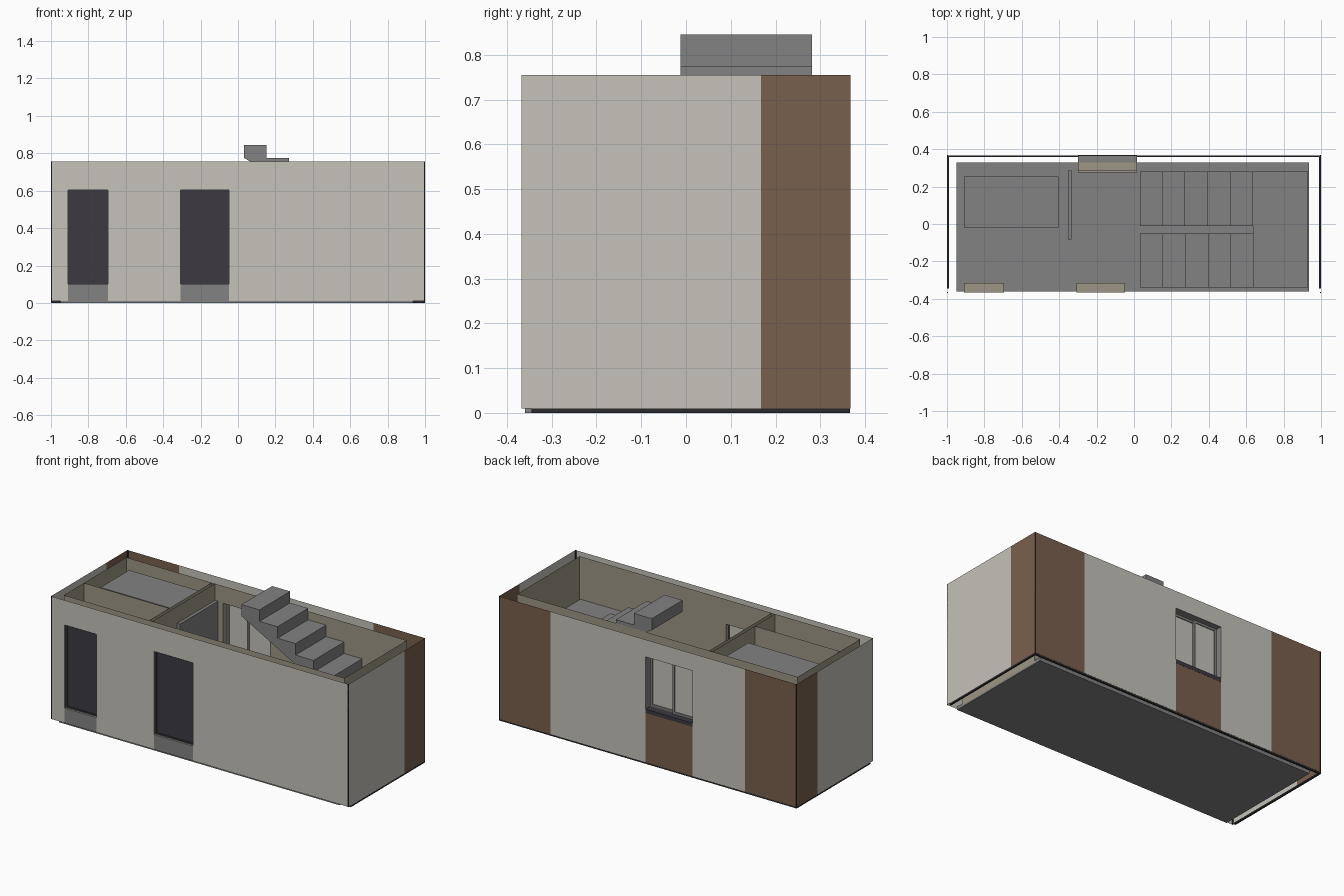
import bpy

if "Cube" in bpy.data.objects:
    bpy.data.objects.remove(bpy.data.objects["Cube"])

def lin(c):
    c /= 255
    return c / 12.92 if c <= 0.04045 else ((c + 0.055) / 1.055) ** 2.4

MATS = {}
for name, rgb in {"beige cladding": (197, 194, 185), "brown cladding": (121, 96, 77),
                  "tan plaster": (157, 150, 133), "concrete grey": (130, 130, 130),
                  "dark glass": (60, 58, 65), "black trim": (42, 41, 44)}.items():
    m = bpy.data.materials.new(name)
    m.diffuse_color = (*[lin(c) for c in rgb], 1)
    m.use_nodes = True
    m.node_tree.nodes["Principled BSDF"].inputs["Base Color"].default_value = m.diffuse_color
    MATS[name] = m
BEIGE, BROWN, TAN, GREY, GLASS, BLACK = MATS

def make(name, verts, faces, mats, idx=None):
    me = bpy.data.meshes.new(name)
    me.from_pydata(verts, [], faces)
    for m in mats:
        me.materials.append(MATS[m])
    for p, i in zip(me.polygons, idx or [0] * len(faces)):
        p.material_index = i
    ob = bpy.data.objects.new(name, me)
    bpy.context.collection.objects.link(ob)
    return ob

def box(name, x, y, z, mat):
    v = [(a, b, c) for a in x for b in y for c in z]
    f = [(0, 1, 3, 2), (4, 6, 7, 5), (0, 4, 5, 1), (2, 3, 7, 6), (0, 2, 6, 4), (1, 5, 7, 3)]
    return make(name, v, f, [mat])

def sheet(name, axis, pos, us, vs, rule, side=1):
    """Thin sheet across one axis, split by cut lines; rule picks the material or None for a hole."""
    verts, faces, mats, idx = [], [], [], []
    for u in us:
        for v in vs:
            verts.append({"x": (pos, u, v), "y": (u, pos, v), "z": (u, v, pos)}[axis])
    n = len(vs)
    flip = (side < 0) != (axis == "y")
    for i in range(len(us) - 1):
        for j in range(n - 1):
            m = rule((us[i] + us[i + 1]) / 2, (vs[j] + vs[j + 1]) / 2)
            if m is None:
                continue
            if m not in mats:
                mats.append(m)
            q = (i * n + j, (i + 1) * n + j, (i + 1) * n + j + 1, i * n + j + 1)
            faces.append(q[::-1] if flip else q)
            idx.append(mats.index(m))
    return make(name, verts, faces, mats, idx)

TOP, BASE = 0.755, 0.01
W, D = 1.0, 0.367                        # outer half sizes
XL, XR, YF, YB = -0.95, 0.935, -0.315, 0.285   # inner wall faces
FRONT_WIN = [(-0.91, -0.695), (-0.308, -0.047)]
FZ = (0.10, 0.605)
BX, BZ = (-0.30, 0.015), (0.31, 0.65)

def in_front_window(x):
    return any(a < x < b for a, b in FRONT_WIN)

fx = [c for w in FRONT_WIN for c in w]

# Outer cladding
def front_rule(x, z):
    if in_front_window(x) and z < FZ[1]:
        return GREY if z < FZ[0] else None
    return BEIGE

def back_rule(x, z):
    if abs(x) > 0.655:
        return BROWN
    if BX[0] < x < BX[1] and z < BZ[1]:
        return BROWN if z < BZ[0] else None
    return BEIGE

sheet("front_outer_wall", "y", -D, [-W, *fx, W], [BASE, *FZ, TOP], front_rule, -1)
sheet("back_outer_wall", "y", D, [-W, -0.655, *BX, 0.655, W], [BASE, *BZ, TOP], back_rule, 1)
for s, n in ((-1, "left"), (1, "right")):
    sheet(n + "_outer_wall", "x", s * W, [-D, 0.168, D], [BASE, TOP],
          lambda y, z: BROWN if y > 0.168 else BEIGE, s)
    # dark base strip and corner edges
    box(n + "_base_strip", sorted((s * W, s * 0.99)), (-0.345, D - 0.001), (0, BASE), BLACK)
    for y in (-D, D - 0.002):
        box(n + "_corner_trim", sorted((s * W, s * 0.994)), (y - 0.001, y + 0.003), (BASE, TOP), BLACK)
box("back_base_strip", (-W, W), (0.357, D - 0.001), (0, BASE), BLACK)

# Inner walls
sheet("front_inner_wall", "y", YF, [XL, *fx, XR], [BASE, *FZ, TOP],
      lambda x, z: None if in_front_window(x) and FZ[0] < z < FZ[1] else TAN, 1)
sheet("back_inner_wall", "y", YB, [XL, *BX, XR], [BASE, *BZ, TOP],
      lambda x, z: None if BX[0] < x < BX[1] and BZ[0] < z < BZ[1] else TAN, -1)
sheet("left_inner_wall", "x", XL, [YF, YB], [BASE, TOP], lambda y, z: TAN, 1)
sheet("right_inner_wall", "x", XR, [YF, YB], [BASE, TOP], lambda y, z: TAN, -1)

# Floor slab
box("floor_slab", (XL, XR), (-0.36, 0.33), (0, 0.02), GREY)

# Partitions, sliding door and raised platform
sheet("cross_partition_right", "x", -0.355, [YF, YB], [0.02, TOP], lambda y, z: TAN, 1)
sheet("cross_partition_left", "x", -0.377, [YF, YB], [0.02, TOP], lambda y, z: TAN, -1)
sheet("room_partition", "y", -0.122, [XL, -0.377], [0.02, TOP], lambda x, z: TAN, -1)
box("sliding_door", (-0.352, -0.333), (-0.082, YB), (0.02, 0.655), GREY)
box("raised_platform", (-0.91, -0.405), (-0.02, 0.255), (0.66, 0.70), GREY)

# Window reveals
def reveal(name, x, z, y0, y1, mat):
    ys = sorted((y0, y1))
    for px, s in ((x[0], 1), (x[1], -1)):
        sheet(name + "_jamb", "x", px, ys, z, lambda a, b: mat, s)
    sheet(name + "_head", "z", z[1], x, ys, lambda a, b: mat, -1)
    sheet(name + "_sill", "z", z[0], x, ys, lambda a, b: TAN, 1)

def frame(name, x, y, z, t, mat):
    for a in ((x[0], x[0] + t), (x[1] - t, x[1])):
        box(name + "_stile", a, y, z, mat)
    for c in ((z[0], z[0] + t), (z[1] - t, z[1])):
        box(name + "_rail", (x[0] + t, x[1] - t), y, c, mat)

# Front windows: dark glazing outside, pale panel inside
for w in FRONT_WIN:
    reveal("front_window", w, FZ, -D, YF, TAN)
    frame("front_window_frame", w, (-0.355, -0.342), FZ, 0.008, GLASS)
    sheet("front_glass", "y", -0.348, w, FZ, lambda a, b: GLASS, -1)
    sheet("front_inner_pane", "y", -0.343, w, FZ, lambda a, b: BEIGE, 1)

# Back window: two sliding panes and a dark outer sill
reveal("back_window", BX, BZ, 0.33, YB, TAN)
reveal("back_window_outer", BX, BZ, 0.33, D, GREY)
box("back_outer_sill", BX, (0.325, D + 0.001), (BZ[0], 0.333), GLASS)
box("back_inner_sill", BX, (0.275, 0.325), (BZ[0], 0.333), TAN)
MID = -0.15
for k, x in enumerate(((BX[0], MID + 0.008), (MID - 0.008, BX[1]))):
    y = 0.327 - 0.012 * k
    frame("back_window_sash", x, (y - 0.005, y + 0.005), (0.333, BZ[1]), 0.014, GREY)
    sheet("back_window_pane", "y", y, x, (0.333, BZ[1]), lambda a, b: BEIGE, 1)

# Stairs: two flights joined by a landing
RISE, RUN, N, X0 = 0.07, 0.121, 5, 0.032

def flight(name, y0, y1, top, down):
    """Stepped profile with a sloping underside; down is the fall direction along x."""
    xs = X0 if down > 0 else X0 + N * RUN
    prof = []
    for i in range(N):
        z = top - i * RISE
        prof += [(xs + down * i * RUN, z), (xs + down * (i + 1) * RUN, z)]
    prof.append((xs + down * N * RUN, top - N * RISE))
    prof.append((xs + down * (N - 0.3) * RUN, max(0.02, top - N * RISE - 0.03)))
    prof.append((xs, top - RISE))
    if down > 0:
        prof.reverse()
    n = len(prof)
    v = [(x, y, z) for y in (y0, y1) for x, z in prof]
    f = [tuple(range(n))[::-1], tuple(range(n, 2 * n))]
    f += [(i, (i + 1) % n, n + (i + 1) % n, n + i) for i in range(n)]
    make(name, v, f, [GREY])

flight("upper_flight", -0.012, 0.282, 0.845, 1)
flight("lower_flight", -0.34, -0.05, 0.425, -1)
box("stair_landing", (X0 + N * RUN, 0.93), (-0.34, 0.282), (0.43, 0.495), GREY)
